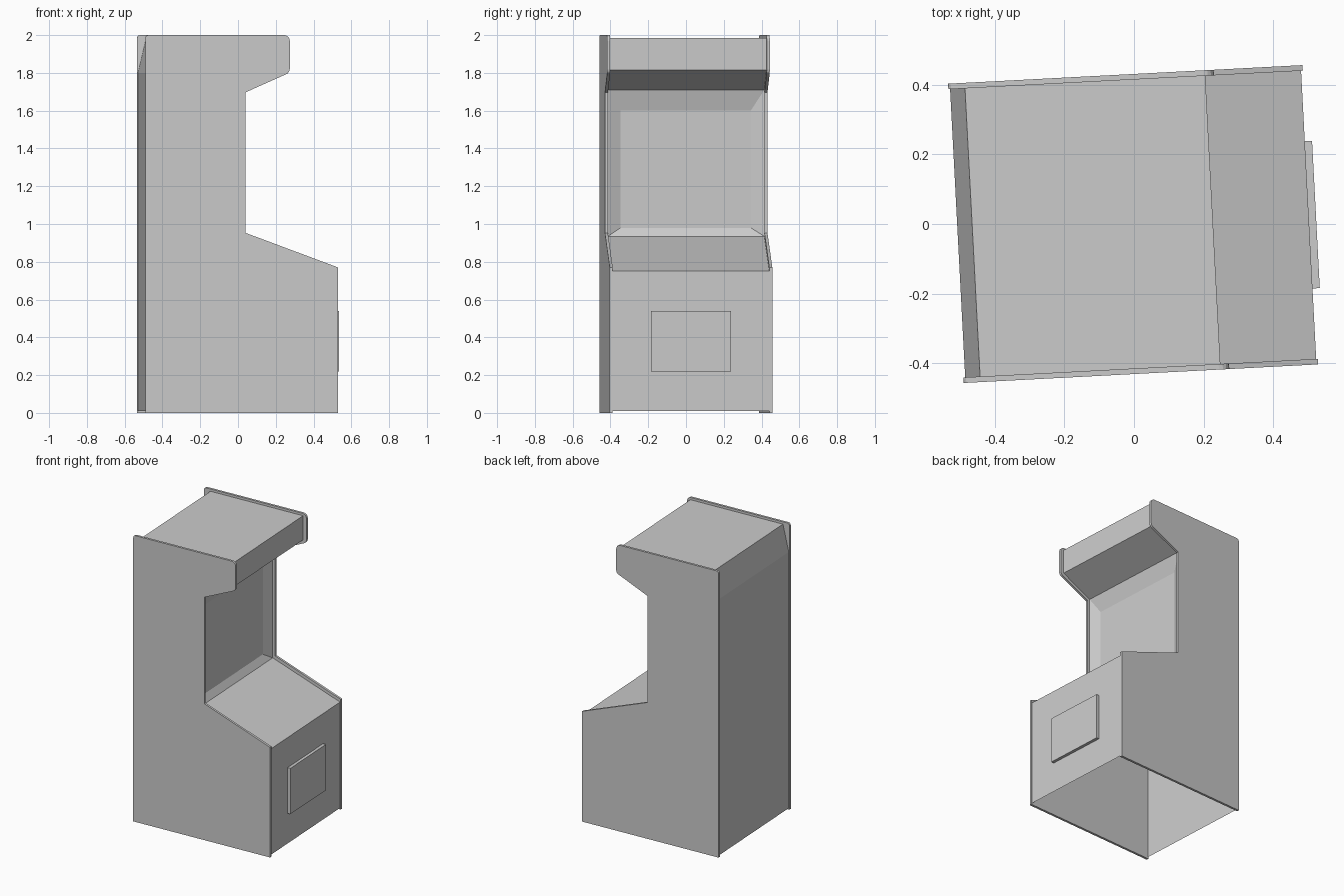
import bpy, bmesh, math
from mathutils import Matrix

if "Cube" in bpy.data.objects:
    bpy.data.objects.remove(bpy.data.objects["Cube"])

# The whole cabinet is turned a few degrees about the vertical axis
TURN = Matrix.Rotation(math.radians(3), 4, 'Z')
W_IN, W_OUT = 0.415, 0.431


def finish(bm, name, recalc=True):
    if recalc:
        bmesh.ops.recalc_face_normals(bm, faces=bm.faces)
    bm.transform(TURN)
    me = bpy.data.meshes.new(name)
    bm.to_mesh(me)
    bm.free()
    ob = bpy.data.objects.new(name, me)
    bpy.context.collection.objects.link(ob)
    return ob


def arc(cx, cz, r, a0, a1, n=4):
    return [(cx + r * math.cos(math.radians(a0 + (a1 - a0) * i / n)),
             cz + r * math.sin(math.radians(a0 + (a1 - a0) * i / n))) for i in range(n + 1)]


# Side panels: silhouette with rounded head corners
outline = [(-0.513, 0), (0.508, 0), (0.508, 0.77), (0.0175, 0.953), (0.0175, 1.697)]
outline += arc(0.222, 1.821, 0.03, -64, 0)
outline += arc(0.222, 1.97, 0.03, 0, 90)
outline += arc(-0.498, 1.985, 0.015, 90, 180, 3)
for name, v0, v1 in (("side_panel_left", -W_OUT, -W_IN), ("side_panel_right", W_IN, W_OUT)):
    bm = bmesh.new()
    face = bm.faces.new([bm.verts.new((u, v0, z)) for u, z in outline])
    new = bmesh.ops.extrude_face_region(bm, geom=[face])["geom"]
    bmesh.ops.translate(bm, vec=(0, v1 - v0, 0),
                        verts=[g for g in new if isinstance(g, bmesh.types.BMVert)])
    finish(bm, name)

# Body shell between the panels, open underneath; screen gap left for the bezel
path = [(0.503, 0.01), (0.503, 0.75), (0.0, 0.935), (0.0, 1.71), (0.227, 1.815),
        (0.227, 1.984), (-0.465, 1.984), (-0.508, 1.80), (-0.508, 0.01)]
SCREEN = 2
bm = bmesh.new()
rows = [[bm.verts.new((u, v, z)) for v in (-W_IN, W_IN)] for u, z in path]
for i, (a, b) in enumerate(zip(rows, rows[1:])):
    if i != SCREEN:
        bm.faces.new((a[0], a[1], b[1], b[0]))
finish(bm, "cabinet_shell", False)

# Sloping bezel around a recessed screen
bm = bmesh.new()


def ring(u, w, z0, z1):
    return [bm.verts.new((u, v, z)) for v, z in ((-w, z0), (w, z0), (w, z1), (-w, z1))]


outer = ring(0.0, W_IN, 0.935, 1.71)
inner = ring(-0.03, 0.345, 0.98, 1.60)
for i in range(4):
    j = (i + 1) % 4
    bm.faces.new((outer[i], outer[j], inner[j], inner[i]))
bm.faces.new(inner)
finish(bm, "screen_and_bezel", False)

# Coin door on the front
bm = bmesh.new()
bmesh.ops.create_cube(bm, size=1, matrix=Matrix.Translation((0.5125, 0, 0.38))
                      @ Matrix.Diagonal((0.023, 0.424, 0.32, 1)))
finish(bm, "coin_door")
